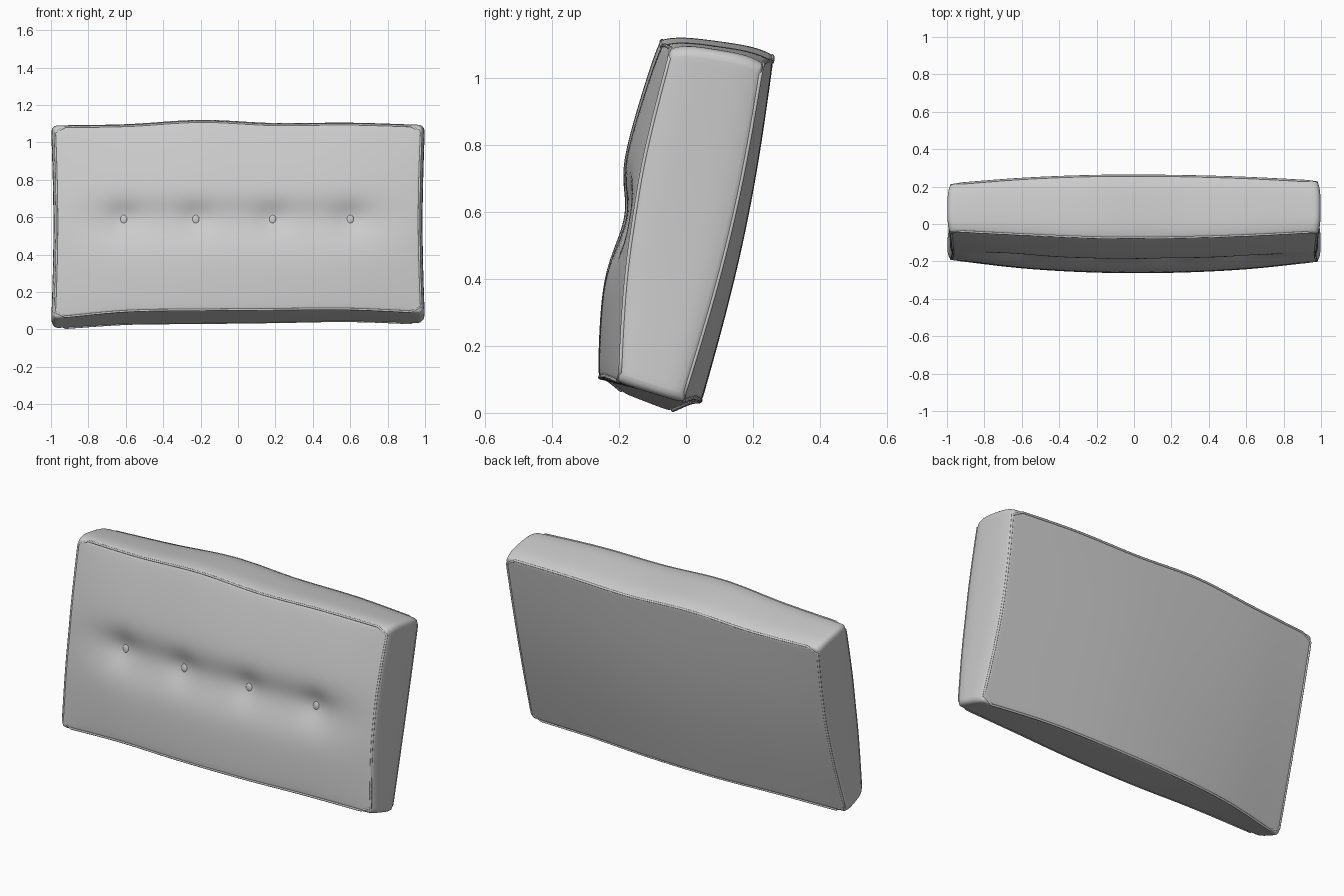
import bpy, bmesh, math
from mathutils import Vector

cube = bpy.data.objects.get("Cube")
if cube:
    bpy.data.objects.remove(cube, do_unlink=True)

fabric = bpy.data.materials.new("grey fabric")
fabric.use_nodes = True
grey = (0.6, 0.6, 0.6, 1)
fabric.diffuse_color = grey
fabric.node_tree.nodes["Principled BSDF"].inputs["Base Color"].default_value = grey

# Edge heights and depths, sampled evenly from the right end to the left end
FRONT_BOTTOM_Z = (.06, .095, .1, .103, .106, .09)
FRONT_TOP_Z = (1.085, 1.092, 1.115, 1.098, 1.1, 1.088)
BACK_BOTTOM_Z = (.002, .027, .03, .035, .042, .03)
FRONT_BOTTOM_Y = (-.19, -.235, -.257, -.258, -.24, -.2)
FRONT_TOP_Y = (-.04, -.06, -.075, -.075, -.065, -.045)
BACK_BOTTOM_Y = (-.045, .015, .043, .045, .025, -.01)
BACK_TOP_Y = (.215, .245, .26, .26, .25, .23)
BUTTON_X = (-.61, -.225, .185, .6)
BUTTON_Z = .59
NU, NV, NW = 46, 27, 7


def mix(a, b, t):
    return a + (b - a) * t


def spline(vals, t):
    """Smooth curve through evenly spaced values, t from 0 to 1."""
    s = t * (len(vals) - 1)
    i = min(int(s), len(vals) - 2)
    f = s - i
    p1, p2 = vals[i], vals[i + 1]
    p0 = vals[i - 1] if i else 2 * p1 - p2
    p3 = vals[i + 2] if i + 2 < len(vals) else 2 * p2 - p1
    m1, m2 = (p2 - p0) / 2, (p3 - p1) / 2
    return (p1 * (1 + 2 * f) * (1 - f) ** 2 + m1 * f * (1 - f) ** 2
            + p2 * f * f * (3 - 2 * f) + m2 * f * f * (f - 1))


def cushion_point(a, v, w):
    """Surface point: a across, v up, w from front to back (all 0 to 1)."""
    u = 2 * a - 1
    arch = math.sin(math.pi * v)
    band = 1 - (2 * w - 1) ** 4
    x = u * (.985 - .012 * arch + .014 * band)
    top = spline(FRONT_TOP_Z, a)
    z = mix(mix(spline(FRONT_BOTTOM_Z, a), top, v),
            mix(spline(BACK_BOTTOM_Z, a), top - .045, v), w)
    z += band * (.018 * v ** 8 - .002 * (1 - v) ** 8)
    y = mix(mix(spline(FRONT_BOTTOM_Y, a), spline(FRONT_TOP_Y, a), v),
            mix(spline(BACK_BOTTOM_Y, a), spline(BACK_TOP_Y, a), v), w)
    y += mix(-.036, .024, w) * arch
    if w == 0:
        # padded front, pulled in along the tufted crease and at each button
        y -= .014 * (1 - u ** 6) * (4 * v * (1 - v)) ** .6
        dz = z - BUTTON_Z
        fall = math.exp(-(dz / (.1 if dz > 0 else .13)) ** 2)
        y += .038 * fall / (1 + (x / .78) ** 12)
        y += sum(.022 * math.exp(-((x - b) ** 2 + dz * dz) / .006) for b in BUTTON_X)
    return Vector((x, y, z))


def smooth(obj):
    bpy.ops.object.select_all(action="DESELECT")
    obj.select_set(True)
    bpy.context.view_layer.objects.active = obj
    bpy.ops.object.shade_smooth_by_angle(angle=math.radians(50))


# Cushion body: a gridded box shaped by cushion_point
bm = bmesh.new()
size = (NU, NV, NW)
verts = {}


def vert(key):
    if key not in verts:
        verts[key] = bm.verts.new(cushion_point(*(k / n for k, n in zip(key, size))))
    return verts[key]


for axis in range(3):
    p, q = (axis + 1) % 3, (axis + 2) % 3
    for end in (0, size[axis]):
        for i in range(size[p]):
            for j in range(size[q]):
                corners = []
                for di, dj in ((0, 0), (1, 0), (1, 1), (0, 1)):
                    key = [0, 0, 0]
                    key[axis], key[p], key[q] = end, i + di, j + dj
                    corners.append(vert(tuple(key)))
                bm.faces.new(corners)
bmesh.ops.recalc_face_normals(bm, faces=bm.faces)

# Soft bevels: narrow on the seams, wide on the four band corners
weight = bm.edges.layers.float.new("bevel_weight_edge")
grid = {v: k for k, v in verts.items()}
for e in bm.edges:
    ends = [grid[v] for v in e.verts]
    flush = [all(k[c] == 0 for k in ends) or all(k[c] == size[c] for k in ends)
             for c in range(3)]
    if sum(flush) == 2:
        e[weight] = .5 if flush[2] else 1
mesh = bpy.data.meshes.new("cushion_body")
bm.to_mesh(mesh)
bm.free()
mesh.materials.append(fabric)
body = bpy.data.objects.new("cushion_body", mesh)
bpy.context.collection.objects.link(body)
bevel = body.modifiers.new("soft_edges", "BEVEL")
bevel.limit_method = "WEIGHT"
bevel.width = .028
bevel.segments = 3
sub = body.modifiers.new("smooth_padding", "SUBSURF")
sub.levels = sub.render_levels = 1
smooth(body)

# Thin seam welts around the front and back panels
r = .03
for name, w in (("front_seam", 0), ("back_seam", 1)):
    path = ([(mix(r, 1 - r, i / NU), 0) for i in range(NU + 1)]
            + [(1, mix(r, 1 - r, i / NV)) for i in range(NV + 1)]
            + [(mix(1 - r, r, i / NU), 1) for i in range(NU + 1)]
            + [(0, mix(1 - r, r, i / NV)) for i in range(NV + 1)])
    curve = bpy.data.curves.new(name, "CURVE")
    curve.dimensions = "3D"
    curve.bevel_depth = .006
    curve.bevel_resolution = 2
    line = curve.splines.new("POLY")
    line.points.add(len(path) - 1)
    line.use_cyclic_u = True
    centre = cushion_point(.5, .5, w)
    for point, (a, v) in zip(line.points, path):
        co = cushion_point(a, v, w)
        inward = Vector((centre.x - co.x, 0, centre.z - co.z)).normalized() * .005
        inward.y = .003 if w == 0 else -.003
        point.co = (*(co + inward), 1)
    curve.materials.append(fabric)
    bpy.context.collection.objects.link(bpy.data.objects.new(name, curve))

# Tufting buttons seated in the dimples
for n, bx in enumerate(BUTTON_X):
    a = bx / 1.946 + .5
    bottom, top = spline(FRONT_BOTTOM_Z, a), spline(FRONT_TOP_Z, a)
    seat = cushion_point(a, (BUTTON_Z - bottom) / (top - bottom), 0)
    bpy.ops.mesh.primitive_uv_sphere_add(segments=20, ring_count=12, radius=1, location=seat,
                                         rotation=(math.radians(-10), 0, 0))
    button = bpy.context.object
    button.name = f"button_{n + 1}"
    button.scale = (.021, .012, .027)
    button.data.materials.append(fabric)
    smooth(button)
